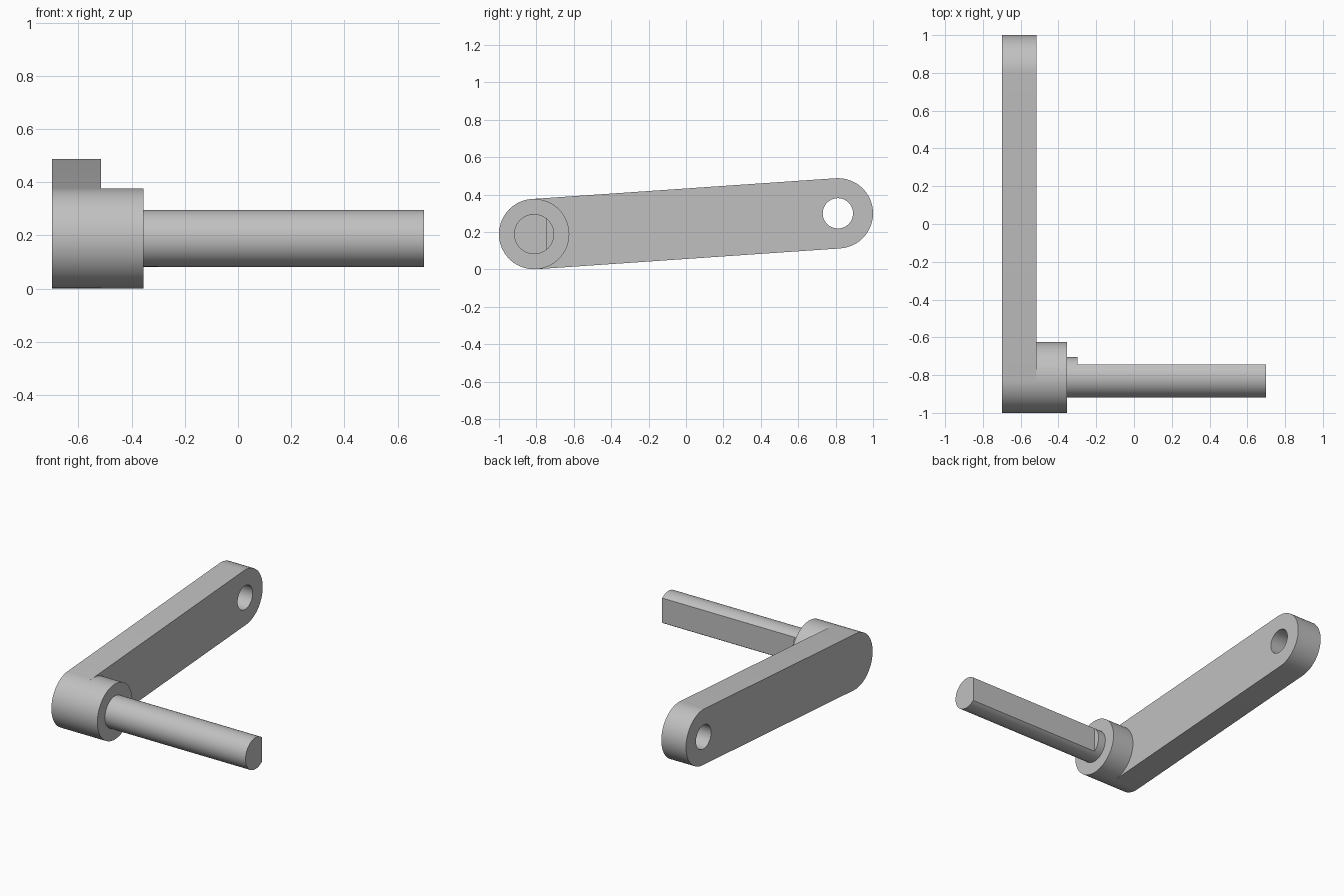
import bpy
import bmesh
from math import pi, sin, cos, atan2, acos, radians

if "Cube" in bpy.data.objects:
    bpy.data.objects.remove(bpy.data.objects["Cube"], do_unlink=True)

# Single plain metal colour
metal = bpy.data.materials.new("grey metal")
metal.use_nodes = True
colour = (0.53, 0.53, 0.53, 1)
metal.diffuse_color = colour
metal.node_tree.nodes["Principled BSDF"].inputs["Base Color"].default_value = colour

PIVOT = (-0.812, 0.189)    # shaft axis (y, z)
EYE = (0.812, 0.300)       # axis of the far hole
ARM_R, SHAFT_R, HOLE_R = 0.188, 0.107, 0.081
X_ARM, X_ARM_END, X_BOSS_END, X_STUB_END, X_TIP = -0.70, -0.515, -0.355, -0.30, 0.70


def arc(centre, r, start, end, steps, closed=False):
    """Points along an arc in the y-z plane."""
    count = steps if closed else steps + 1
    angles = [start + (end - start) * i / steps for i in range(count)]
    return [(centre[0] + r * cos(a), centre[1] + r * sin(a)) for a in angles]


def circle(centre, r, steps=64):
    return arc(centre, r, 0, 2 * pi, steps, closed=True)


def prism(name, loops, x0, x1, open_base=False):
    """Extrude an outline, with optional inner holes, along x."""
    bm = bmesh.new()
    edges = []
    for loop in loops:
        vs = [bm.verts.new((x0, y, z)) for y, z in loop]
        edges += [bm.edges.new((vs[i - 1], vs[i])) for i in range(len(vs))]
    if len(loops) == 1:
        bm.faces.new(vs)
    else:
        bmesh.ops.triangle_fill(bm, edges=edges, use_beauty=True, normal=(1, 0, 0))
    base = bm.faces[:]
    out = bmesh.ops.extrude_face_region(bm, geom=base, use_keep_orig=True)
    moved = [v for v in out["geom"] if isinstance(v, bmesh.types.BMVert)]
    bmesh.ops.translate(bm, verts=moved, vec=(x1 - x0, 0, 0))
    bmesh.ops.recalc_face_normals(bm, faces=bm.faces[:])
    # Drop the base where it sits hidden against its neighbour
    if open_base:
        hidden = [f for f in bm.faces if all(abs(v.co.x - x0) < 1e-5 for v in f.verts)]
        bmesh.ops.delete(bm, geom=hidden, context="FACES_ONLY")
    mesh = bpy.data.meshes.new(name)
    bm.to_mesh(mesh)
    bm.free()
    mesh.materials.append(metal)
    obj = bpy.data.objects.new(name, mesh)
    bpy.context.collection.objects.link(obj)
    bpy.ops.object.select_all(action="DESELECT")
    obj.select_set(True)
    bpy.context.view_layer.objects.active = obj
    bpy.ops.object.shade_smooth_by_angle(angle=radians(30))
    return obj


# Flat arm with rounded ends and a through hole
tilt = atan2(EYE[1] - PIVOT[1], EYE[0] - PIVOT[0])
outline = (arc(EYE, ARM_R, tilt - pi / 2, tilt + pi / 2, 32)
           + arc(PIVOT, ARM_R, tilt + pi / 2, tilt + 3 * pi / 2, 32))
prism("crank_arm", [outline, circle(EYE, HOLE_R, 48)], X_ARM, X_ARM_END)

# Round boss, then the short full-round part of the shaft
prism("boss", [circle(PIVOT, ARM_R)], X_ARM_END, X_BOSS_END, open_base=True)
prism("shaft_collar", [circle(PIVOT, SHAFT_R)], X_BOSS_END, X_STUB_END, open_base=True)

# Long shaft with a flat along its rear side
flat = acos((-0.745 - PIVOT[0]) / SHAFT_R)
prism("flatted_shaft", [arc(PIVOT, SHAFT_R, flat, 2 * pi - flat, 48)],
      X_STUB_END, X_TIP, open_base=True)
